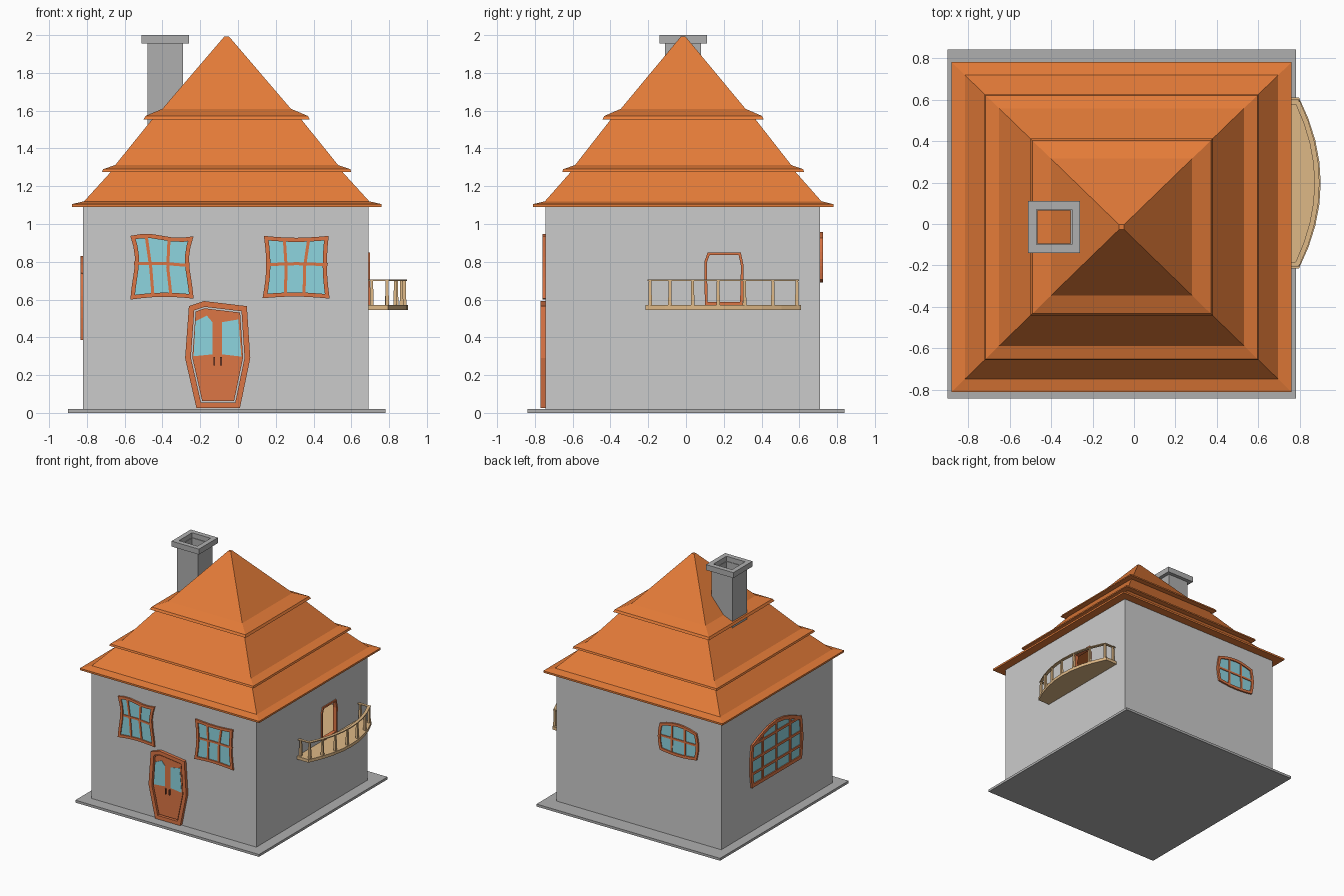
import bpy, bmesh, math
from mathutils import Vector, Matrix

if "Cube" in bpy.data.objects:
    bpy.data.objects.remove(bpy.data.objects["Cube"])


def mat(name, rgb):
    m = bpy.data.materials.new(name)
    m.diffuse_color = (*rgb, 1)
    m.use_nodes = True
    m.node_tree.nodes["Principled BSDF"].inputs["Base Color"].default_value = m.diffuse_color
    return m


RED = mat("roof_red", (0.78, 0.2, 0.04))
TRIM = mat("trim_red", (0.72, 0.18, 0.06))
DARK = mat("handle_dark", (0.3, 0.08, 0.04))
GLASS = mat("glass_blue", (0.27, 0.66, 0.74))
WOOD = mat("wood", (0.73, 0.48, 0.24))
STONE = mat("stone_grey", (0.43, 0.43, 0.43))
WALL = mat("wall_grey", (0.69, 0.69, 0.69))

# wall planes: (u, v, outward distance) to world
FRONT = lambda u, v, d: (u, -0.745 - d, v)
BACK = lambda u, v, d: (u, 0.71 + d, v)
LEFT = lambda u, v, d: (-0.82 - d, u, v)
RIGHT = lambda u, v, d: (0.69 + d, u, v)
UP = lambda u, v, d: (u, v, d)


def finish(name, bm, material=None):
    bmesh.ops.recalc_face_normals(bm, faces=bm.faces)
    me = bpy.data.meshes.new(name)
    bm.to_mesh(me)
    bm.free()
    ob = bpy.data.objects.new(name, me)
    bpy.context.collection.objects.link(ob)
    if material:
        me.materials.append(material)
    return ob


def prism(bm, pts, plane, d0, d1):
    lo = [bm.verts.new(plane(u, v, d0)) for u, v in pts]
    hi = [bm.verts.new(plane(u, v, d1)) for u, v in pts]
    bm.faces.new(lo)
    bm.faces.new(hi)
    for i in range(len(pts)):
        j = (i + 1) % len(pts)
        bm.faces.new((lo[i], lo[j], hi[j], hi[i]))


def ring(bm, outer, inner, plane, d0, d1):
    loops = [[bm.verts.new(plane(u, v, d)) for u, v in p]
             for p, d in ((outer, d0), (outer, d1), (inner, d1), (inner, d0))]
    for k in range(4):
        a, b = loops[k], loops[(k + 1) % 4]
        for i in range(len(a)):
            j = (i + 1) % len(a)
            bm.faces.new((a[i], a[j], b[j], b[i]))


def rect(x0, y0, x1, y1):
    return [(x0, y0), (x1, y0), (x1, y1), (x0, y1)]


def inset(pts, w):
    """Counter-clockwise outline moved inwards by w."""
    out = []
    for i, p in enumerate(pts):
        p = Vector(p)
        a = (p - Vector(pts[i - 1])).normalized()
        b = (Vector(pts[(i + 1) % len(pts)]) - p).normalized()
        n = Vector((-a.y - b.y, a.x + b.x)).normalized()
        out.append(tuple(p + n * w / max(n.dot(Vector((-a.y, a.x))), 0.3)))
    return out


def strip(pts, w):
    """Band of width w along an open line."""
    left, right = [], []
    for i, p in enumerate(pts):
        t = Vector(pts[min(i + 1, len(pts) - 1)]) - Vector(pts[max(i - 1, 0)])
        n = Vector((-t.y, t.x)).normalized() * w / 2
        left.append(tuple(Vector(p) + n))
        right.append(tuple(Vector(p) - n))
    return left + right[::-1]


def bent_quad(corners, bends, n=6):
    """Quad (BL, BR, TR, TL) whose sides bulge out and wave."""
    out = []
    for i, (bulge, wave) in enumerate(bends):
        a, b = Vector(corners[i]), Vector(corners[(i + 1) % 4])
        t = (b - a).normalized()
        nrm = Vector((t.y, -t.x))
        for k in range(n):
            f = k / n
            off = bulge * math.sin(math.pi * f) + wave * math.sin(2 * math.pi * f)
            out.append(tuple(a.lerp(b, f) + nrm * off))
    return out


def window(name, outline, bars, plane, frame_w=0.022, bar_w=0.016):
    inner = inset(outline, frame_w)
    bm = bmesh.new()
    ring(bm, outline, inner, plane, -0.005, 0.014)
    for b in bars:
        prism(bm, strip(b, bar_w), plane, 0.002, 0.011)
    finish(name + "_frame", bm, TRIM)
    bm = bmesh.new()
    prism(bm, inset(outline, frame_w * 0.8), plane, -0.004, 0.005)
    finish(name + "_glass", bm, GLASS)


# ground slab and hollow walls
bm = bmesh.new()
prism(bm, rect(-0.90, -0.84, 0.78, 0.84), UP, 0, 0.02)
finish("base_slab", bm, STONE)
bm = bmesh.new()
ring(bm, rect(-0.82, -0.745, 0.69, 0.71), rect(-0.80, -0.725, 0.67, 0.69), UP, 0.02, 1.10)
walls = finish("walls", bm, WALL)
bm = bmesh.new()
prism(bm, rect(-0.80, -0.725, 0.67, 0.69), UP, 0.55, 0.57)
finish("upper_floor", bm, WOOD)

# tiered pyramid roof: (half width, height)
profile = [(0.82, 1.09), (0.82, 1.105), (0.755, 1.12), (0.60, 1.29), (0.60, 1.275),
           (0.66, 1.275), (0.655, 1.29), (0.59, 1.312), (0.39, 1.56), (0.39, 1.553),
           (0.44, 1.553), (0.43, 1.572), (0.34, 1.61), (0.012, 1.993)]
bm = bmesh.new()
prev = None
for h, z in profile:
    loop = [bm.verts.new((-0.06 + sx * h, -0.015 + sy * h * 0.97, z))
            for sx, sy in ((-1, -1), (1, -1), (1, 1), (-1, 1))]
    if prev:
        for i in range(4):
            j = (i + 1) % 4
            bm.faces.new((prev[i], prev[j], loop[j], loop[i]))
    else:
        bm.faces.new(loop)
    prev = loop
bm.faces.new(prev)
finish("roof", bm, RED)

# chimney shaft and cap
bm = bmesh.new()
ring(bm, rect(-0.48, -0.11, -0.29, 0.08), rect(-0.465, -0.095, -0.305, 0.065), UP, 1.45, 1.96)
finish("chimney_shaft", bm, STONE)
bm = bmesh.new()
ring(bm, rect(-0.51, -0.14, -0.26, 0.11), rect(-0.47, -0.10, -0.30, 0.07), UP, 1.955, 2.0)
finish("chimney_cap", bm, STONE)

# crooked front windows
window("front_left_window",
       bent_quad([(-0.57, 0.60), (-0.235, 0.605), (-0.235, 0.935), (-0.57, 0.937)],
                 [(-0.012, 0), (-0.022, 0.006), (0.002, -0.010), (-0.022, -0.006)]),
       [[(-0.55, 0.79), (-0.40, 0.792), (-0.26, 0.78)],
        [(-0.485, 0.93), (-0.462, 0.77), (-0.45, 0.62)],
        [(-0.365, 0.925), (-0.372, 0.77), (-0.355, 0.62)]], FRONT)
window("front_right_window",
       bent_quad([(0.13, 0.607), (0.485, 0.605), (0.48, 0.937), (0.137, 0.937)],
                 [(-0.010, 0), (-0.012, 0), (-0.010, 0), (-0.016, 0)]),
       [[(0.15, 0.785), (0.31, 0.79), (0.475, 0.785)],
        [(0.245, 0.925), (0.255, 0.77), (0.25, 0.62)],
        [(0.375, 0.925), (0.352, 0.77), (0.35, 0.62)]], FRONT)

# rounded back window and large arched side window
window("back_window",
       bent_quad([(-0.60, 0.705), (-0.265, 0.705), (-0.265, 0.925), (-0.60, 0.925)],
                 [(0.015, 0), (0.017, 0), (0.033, 0), (0.017, 0)]),
       [[(-0.61, 0.825), (-0.255, 0.825)],
        [(-0.49, 0.945), (-0.495, 0.70)], [(-0.375, 0.945), (-0.37, 0.70)]], BACK)
window("left_window",
       bent_quad([(-0.325, 0.385), (0.325, 0.385), (0.325, 0.735), (-0.325, 0.735)],
                 [(0, 0), (0.018, 0), (0.095, 0), (0.018, 0)]),
       [[(-s, z), (s, z)] for s, z in ((0.33, 0.495), (0.335, 0.61), (0.325, 0.73))] +
       [[(y, 0.395), (y, z)] for y, z in ((-0.18, 0.78), (0, 0.82), (0.18, 0.78))],
       LEFT, 0.028, 0.02)

# coffin-shaped front door
door = [(-0.22, 0.025), (0.01, 0.025), (0.065, 0.29), (0.047, 0.565),
        (-0.18, 0.592), (-0.26, 0.565), (-0.28, 0.29)]
bm = bmesh.new()
ring(bm, door, inset(door, 0.03), FRONT, -0.005, 0.025)
finish("door_frame", bm, TRIM)
bm = bmesh.new()
prism(bm, inset(door, 0.038), FRONT, -0.005, 0.016)
finish("door_panel", bm, TRIM)
bm = bmesh.new()
prism(bm, [(-0.235, 0.30), (-0.135, 0.31), (-0.135, 0.48), (-0.165, 0.515), (-0.225, 0.485)],
      FRONT, 0.01, 0.019)
prism(bm, [(-0.085, 0.31), (0.018, 0.298), (0.002, 0.495), (-0.085, 0.48)], FRONT, 0.01, 0.019)
finish("door_glass", bm, GLASS)
bm = bmesh.new()
for x in (-0.126, -0.09):
    prism(bm, rect(x - 0.004, 0.25, x + 0.004, 0.295), FRONT, 0.01, 0.026)
finish("door_handles", bm, DARK)

# balcony doorway: opening cut through the right wall, with a frame
way = [(0.10, 0.572), (0.30, 0.572), (0.305, 0.78), (0.29, 0.85), (0.115, 0.85), (0.097, 0.80)]
bm = bmesh.new()
ring(bm, way, inset(way, 0.014), RIGHT, -0.022, 0.01)
finish("balcony_door_frame", bm, TRIM)
bm = bmesh.new()
prism(bm, inset(way, 0.007), RIGHT, -0.06, 0.06)
cutter = finish("doorway_cutter", bm)
cutter.hide_render = True
cutter.hide_viewport = True
cut = walls.modifiers.new("doorway", 'BOOLEAN')
cut.operation = 'DIFFERENCE'
cut.object = cutter
cut.solver = 'EXACT'


# bowed balcony
def bow(y, edge):
    return edge - 0.105 * ((y - 0.1975) / 0.4125) ** 2


ys = [-0.215 + 0.825 * i / 8 for i in range(9)]
bm = bmesh.new()
prism(bm, [(0.685, -0.215)] + [(bow(y, 0.90), y) for y in ys] + [(0.685, 0.61)], UP, 0.545, 0.57)
finish("balcony_floor", bm, WOOD)
bm = bmesh.new()
rail_ys = [-0.193 + 0.781 * i / 8 for i in range(9)]
prism(bm, strip([(bow(y, 0.882), y) for y in rail_ys], 0.024), UP, 0.698, 0.706)
for y in (-0.193, 0.588):
    prism(bm, rect(0.69, y - 0.011, bow(y, 0.89), y + 0.011), UP, 0.699, 0.705)
finish("balcony_rail", bm, WOOD)
bm = bmesh.new()
posts = [(bow(y, 0.882), y) for y in (-0.19, -0.085, 0.035, 0.17, 0.31, 0.46, 0.587)]
for x, y in posts + [(0.708, -0.19), (0.708, 0.587)]:
    bmesh.ops.create_cone(bm, cap_ends=True, segments=4, radius1=0.014, radius2=0.010, depth=0.135,
                          matrix=Matrix.Translation((x, y, 0.634)) @ Matrix.Rotation(math.pi / 4, 4, 'Z'))
finish("balcony_posts", bm, WOOD)
